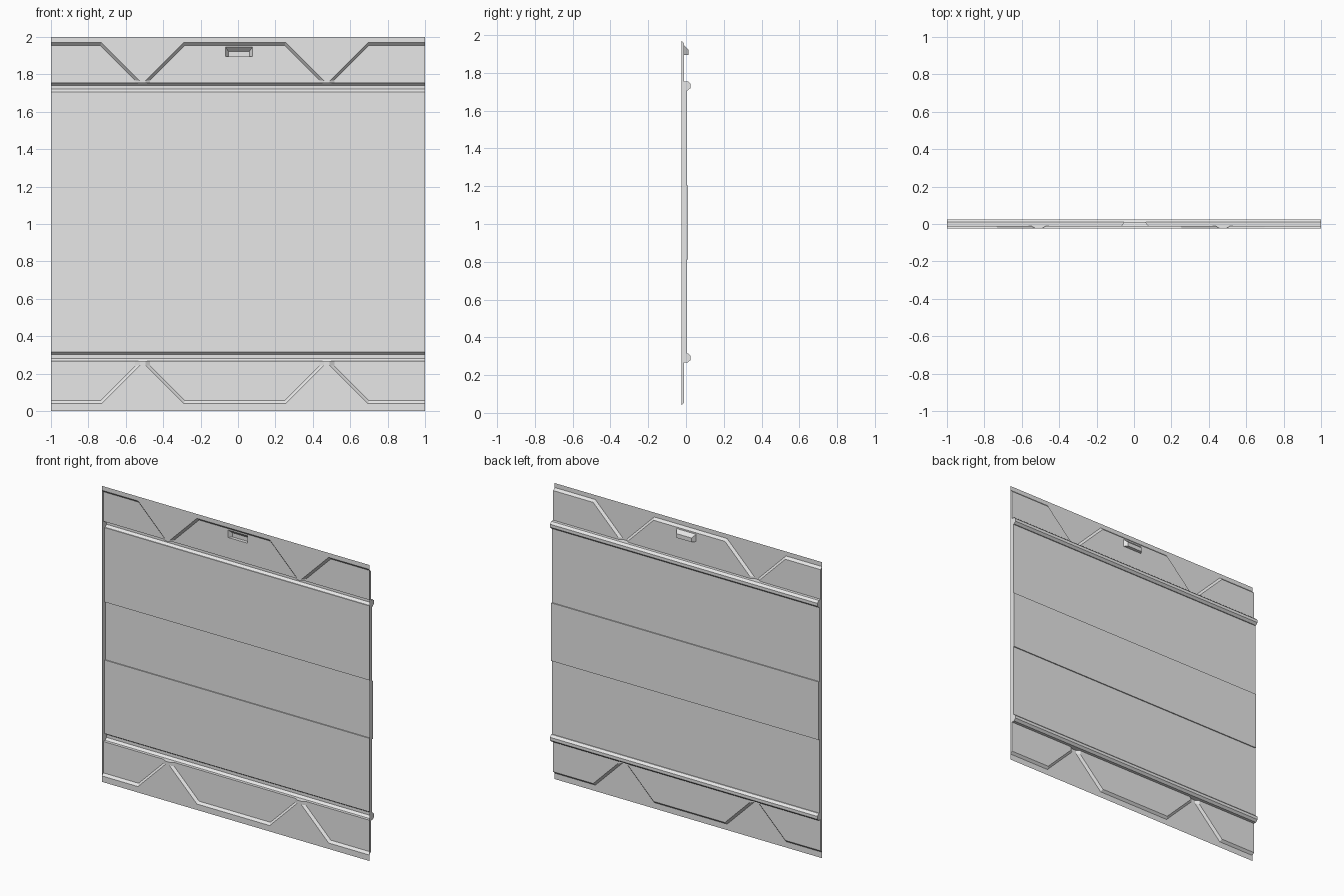
import bpy, bmesh

if "Cube" in bpy.data.objects:
    bpy.data.objects.remove(bpy.data.objects["Cube"])

FLAT, PANEL = -0.025, -0.01      # depth of the rim sheet and of the pressed panels
GAPS = (-0.51, 0.475)            # centres of the two V-shaped ribs

grey = bpy.data.materials.new("plain_grey")
grey.diffuse_color = (0.8, 0.8, 0.8, 1)
grey.use_nodes = True
grey.node_tree.nodes["Principled BSDF"].inputs["Base Color"].default_value = grey.diffuse_color


def make(name, polys):
    """Build one open shell, facing the back, from a list of polygons."""
    bm = bmesh.new()
    for poly in polys:
        bm.faces.new([bm.verts.new(p) for p in poly])
    bmesh.ops.remove_doubles(bm, verts=bm.verts, dist=0.0003)
    bmesh.ops.recalc_face_normals(bm, faces=bm.faces)
    if sum(f.normal.y * f.calc_area() for f in bm.faces) < 0:
        bmesh.ops.reverse_faces(bm, faces=bm.faces)
    mesh = bpy.data.meshes.new(name)
    bm.to_mesh(mesh)
    bm.free()
    mesh.materials.append(grey)
    obj = bpy.data.objects.new(name, mesh)
    bpy.context.collection.objects.link(obj)


def strip(a, b):
    """Quads between two point rows of equal length."""
    return [(a[i], a[i + 1], b[i + 1], b[i]) for i in range(len(a) - 1)]


# Main body: one profile (y, z) swept across the width, with end caps
low_pipe = [(.010, .267), (.025, .281), (.025, .301), (.010, .315), (.004, .315)]
high_pipe = [(.004, 1.707), (.010, 1.707), (.025, 1.721), (.025, 1.741), (.010, 1.755)]
band = [(.004, .812), (.011, .812), (.011, 1.204), (.004, 1.204)]
profile = [(PANEL, .267)] + low_pipe + band + high_pipe + [(PANEL, 1.755)]
rows = [[(x, y, z) for y, z in profile] for x in (-1, 1)]
caps = [[(x, FLAT, .267)] + row + [(x, FLAT, 1.755)] for x, row in zip((-1, 1), rows)]
make("main_wall", strip(*rows) + caps)


def build_end(label, edge, fz, border, recess):
    """Rim sheet and pressed panels beyond one pipe; fz maps heights."""
    top_o, top_i = fz(1.97), fz(1.955)

    def side(c, s):
        """Outer and inner outline on one side of a rib."""
        outer = [(c + s * .015, FLAT, edge), (c + s * .015, FLAT, fz(1.765)),
                 (c + s * .22, FLAT, top_o)]
        inner = [(c + s * .04, PANEL, edge), (c + s * .04, PANEL, fz(1.769)),
                 (c + s * .226, PANEL, top_i)]
        return outer, inner

    (al, ali), (ar, ari) = side(GAPS[0], -1), side(GAPS[0], 1)
    (bl, bli), (br, bri) = side(GAPS[1], -1), side(GAPS[1], 1)

    # Flat rim with the ribs running to the main wall
    rim = ([(-1, FLAT, border), (-1, FLAT, top_o)] + al[::-1] + ar + bl[::-1] + br
           + [(1, FLAT, top_o), (1, FLAT, border)])
    walls = [(l[0], r[0], ri[0], li[0]) for l, li, r, ri in
             ((al, ali, ar, ari), (bl, bli, br, bri))]
    make(label + "_rim", [rim] + walls)

    # Side panels, open to the front and capped at the outer edge
    for name, o, i, x in (("left", al, ali, -1), ("right", br, bri, 1)):
        o, i = o + [(x, FLAT, top_o)], i + [(x, PANEL, top_i)]
        corner = (x, PANEL, edge)
        cap = (corner, (x, FLAT, edge), o[-1], i[-1])
        make(f"{label}_{name}_panel", strip(o, i) + [i + [corner], cap])

    # Centre panel
    o, i = ar + bl[::-1], ari + bli[::-1]
    if not recess:
        make(label + "_centre_panel", strip(o, i) + [i])
        return
    # Handle pocket pushed through the centre panel
    m, x0, x1, z0, z1 = .005, -.067, .077, 1.895, 1.945
    left = ari + [(m, PANEL, top_i), (m, PANEL, z1), (x0, PANEL, z1), (x0, PANEL, z0),
                  (m, PANEL, z0), (m, PANEL, edge)]
    right = bli + [(m, PANEL, top_i), (m, PANEL, z1), (x1, PANEL, z1), (x1, PANEL, z0),
                   (m, PANEL, z0), (m, PANEL, edge)]
    make(label + "_centre_panel", strip(o, i) + [left, right])
    mouth = [(x0, PANEL, z0), (x0, PANEL, z1), (x1, PANEL, z1), (x1, PANEL, z0)]
    back = [(x0 + .016, .012, z0), (x0 + .016, .012, z1 - .022),
            (x1 - .016, .012, z1 - .022), (x1 - .016, .012, z0)]
    make("handle_pocket", strip(mouth + mouth[:1], back + back[:1]) + [back])


build_end("upper", 1.755, lambda z: z, 2.0, True)
build_end("lower", .267, lambda z: 2.01 - z, 0.0, False)
